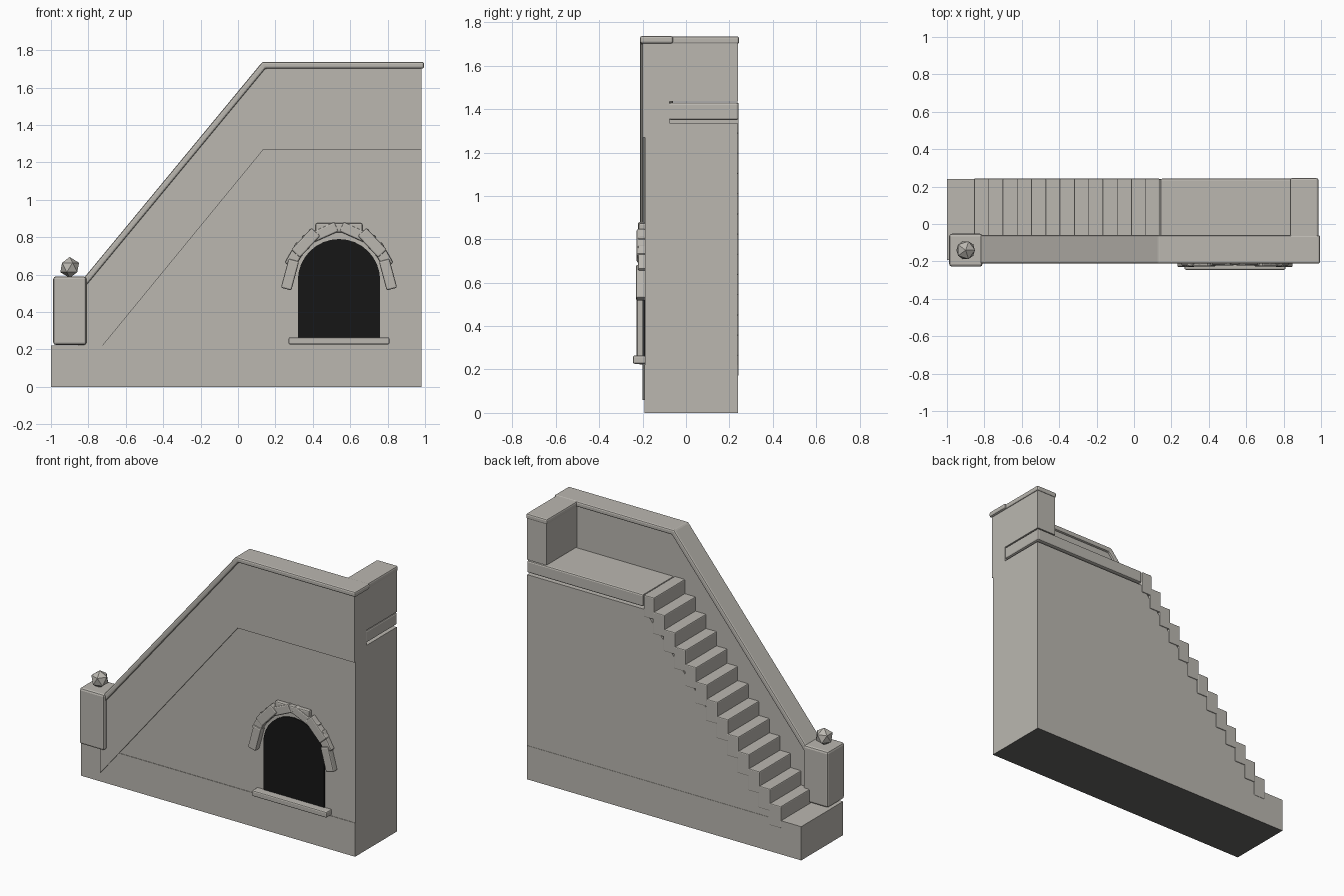
import bpy, bmesh, math
from mathutils import Matrix

if "Cube" in bpy.data.objects:
    bpy.data.objects.remove(bpy.data.objects["Cube"])


def material(name, rgb):
    m = bpy.data.materials.new(name)
    m.diffuse_color = (*rgb, 1)
    m.use_nodes = True
    m.node_tree.nodes["Principled BSDF"].inputs["Base Color"].default_value = m.diffuse_color
    return m


STONE = material("warm grey stone", (0.495, 0.475, 0.436))
DARK = material("dark opening", (0.008, 0.008, 0.008))
UNDER = material("dark grey underside", (0.13, 0.13, 0.125))


def finish(name, bm, mat, bevel=0):
    bmesh.ops.recalc_face_normals(bm, faces=bm.faces)
    mesh = bpy.data.meshes.new(name)
    bm.to_mesh(mesh)
    bm.free()
    mesh.materials.append(mat)
    ob = bpy.data.objects.new(name, mesh)
    bpy.context.collection.objects.link(ob)
    if bevel:
        mod = ob.modifiers.new("soft edges", 'BEVEL')
        mod.width = bevel
        mod.segments = 2
        mod.limit_method = 'ANGLE'
        mod.angle_limit = math.radians(25)
    return ob


def box(name, x, y, z, bevel=0, mat=STONE):
    """Box from (min, max) ranges."""
    bm = bmesh.new()
    size = [r[1] - r[0] for r in (x, y, z)]
    mid = [(r[1] + r[0]) / 2 for r in (x, y, z)]
    bmesh.ops.create_cube(bm, size=1, matrix=Matrix.Translation(mid) @ Matrix.Diagonal((*size, 1)))
    return finish(name, bm, mat, bevel)


def prism(name, points, y, bevel=0, mat=STONE):
    """Outline in x and z, extruded along y."""
    bm = bmesh.new()
    face = bm.faces.new([bm.verts.new((px, y[0], pz)) for px, pz in points])
    ext = bmesh.ops.extrude_face_region(bm, geom=[face])
    verts = [v for v in ext["geom"] if isinstance(v, bmesh.types.BMVert)]
    bmesh.ops.translate(bm, verts=verts, vec=(0, y[1] - y[0], 0))
    return finish(name, bm, mat, bevel)


X0, X1, PEAK = -0.855, 0.98, 0.137     # stair foot, right end, stair head
BASE, FLOOR, STEPS = 0.22, 1.43, 13

# Plinth with a dark underside, and main mass under the stairs
plinth = box("plinth", (-1, X1), (-0.192, 0.24), (0, BASE))
plinth.data.materials.append(UNDER)
for face in plinth.data.polygons:
    face.material_index = 1 if face.normal.z < -0.5 else 0
prism("main_wall", [(-0.82, BASE), (X1, BASE), (X1, 1.335), (PEAK, 1.335)], (-0.189, 0.238))

# Landing slab, with solid infill behind the parapet
box("landing", (PEAK + 0.004, X1), (-0.08, 0.243), (1.35, FLOOR), 0.01)
box("landing_infill", (PEAK, X1), (-0.189, -0.08), (1.33, 1.5))

# Stairs
run, rise = (PEAK - X0) / STEPS, (FLOOR - BASE) / STEPS
for i in range(STEPS):
    x, top = X0 + i * run, BASE + (i + 1) * rise
    box("step", (x, x + run + (0.01 if i < STEPS - 1 else 0)), (-0.1, 0.243),
        (top - rise - 0.05, top), 0.006)

# Parapet along the front, following the slope
prism("parapet", [(X0, 0.06), (PEAK, 1.27), (X1, 1.27), (X1, 1.71), (0.14, 1.71),
                  (-0.82, 0.55), (X0, 0.5)], (-0.2, -0.075))
prism("parapet_cap", [(-0.83, 0.575), (PEAK - 0.007, 1.737), (0.995, 1.737), (0.995, 1.702),
                      (0.147, 1.702), (-0.83, 0.52)], (-0.212, -0.06), 0.01)

# Return wall at the right end
box("end_wall", (0.84, X1), (-0.19, 0.24), (FLOOR + 0.004, 1.71))
box("end_wall_cap", (0.833, 0.986), (-0.2, 0.245), (1.70, 1.735), 0.01)

# Newel post with faceted ball
box("post", (-0.988, -0.81), (-0.228, -0.052), (0.224, 0.59), 0.014)
bm = bmesh.new()
bmesh.ops.create_icosphere(bm, subdivisions=1, radius=0.056,
                           matrix=Matrix.Translation((-0.9, -0.14, 0.638)))
finish("post_ball", bm, STONE)

# Arched opening
CX, R, SPRING = 0.54, 0.22, 0.57
arch = [(CX - R, 0.25), (CX + R, 0.25)]
arch += [(CX + R * math.cos(a), SPRING + R * math.sin(a))
         for a in (math.pi * k / 16 for k in range(17))]
prism("opening", arch, (-0.1965, -0.19), mat=DARK)
box("sill", (0.27, 0.81), (-0.245, -0.185), (0.226, 0.264), 0.008)


def arch_stone(dx, z, angle, length, width, front):
    bm = bmesh.new()
    depth = -0.185 - front
    m = (Matrix.Translation((CX + dx, front + depth / 2, z))
         @ Matrix.Rotation(-math.radians(angle), 4, 'Y')
         @ Matrix.Diagonal((length, depth, width, 1)))
    bmesh.ops.create_cube(bm, size=1, matrix=m)
    finish("arch_stone", bm, STONE, 0.008)


# Overlapping stones round the arch, mirrored left and right
for dx, z, angle, length, width, front in (
        (-0.262, 0.6, 75, 0.16, 0.058, -0.23),
        (-0.232, 0.705, 60, 0.13, 0.06, -0.222),
        (-0.178, 0.77, 47, 0.16, 0.064, -0.228),
        (-0.1, 0.818, 24, 0.19, 0.056, -0.222)):
    arch_stone(dx, z, angle, length, width, front)
    arch_stone(-dx, z, -angle, length, width, front)
arch_stone(0, 0.85, 0, 0.25, 0.05, -0.218)
